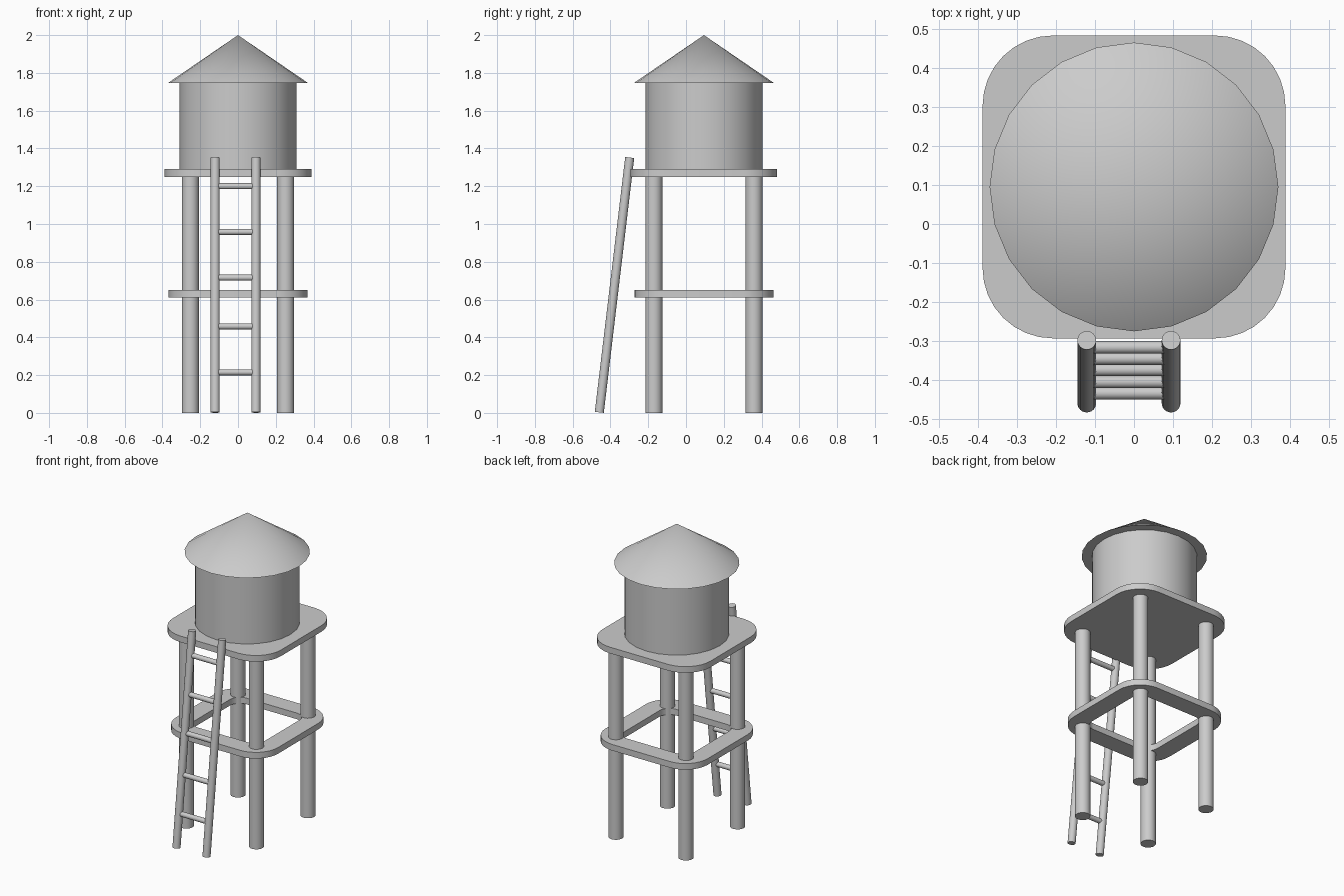
import bpy
import bmesh
import math
from mathutils import Vector

cube = bpy.data.objects.get("Cube")
if cube:
    bpy.data.objects.remove(cube, do_unlink=True)

CY = 0.095  # tower axis in y

grey = bpy.data.materials.new("plain grey")
grey.use_nodes = True
COLOUR = (0.6, 0.6, 0.6, 1)
grey.diffuse_color = COLOUR
grey.node_tree.nodes["Principled BSDF"].inputs["Base Color"].default_value = COLOUR


def finish(obj, name):
    obj.name = obj.data.name = name
    obj.data.materials.append(grey)
    bpy.ops.object.select_all(action="DESELECT")
    obj.select_set(True)
    bpy.context.view_layer.objects.active = obj
    bpy.ops.object.shade_smooth_by_angle(angle=math.radians(30))
    return obj


def rod(name, start, end, radius, sides=24, tip=None):
    """Cylinder, or cone when tip is given, between two points."""
    a, b = Vector(start), Vector(end)
    bpy.ops.mesh.primitive_cone_add(
        vertices=sides, radius1=radius, radius2=radius if tip is None else tip,
        depth=(b - a).length, location=(a + b) / 2,
        rotation=(b - a).to_track_quat("Z", "Y").to_euler())
    return finish(bpy.context.object, name)


def rounded_square(half, radius, steps=8):
    points = []
    for quarter in range(4):
        mid = math.radians(45 + 90 * quarter)
        cx = math.copysign(half - radius, math.cos(mid))
        cy = math.copysign(half - radius, math.sin(mid))
        for i in range(steps + 1):
            t = math.radians(90 * (quarter + i / steps))
            points.append((cx + radius * math.cos(t), cy + radius * math.sin(t)))
    return points


def slab(name, half, radius, bottom, top, hole=None):
    """Rounded square plate, with an optional (half, radius) opening."""
    bm = bmesh.new()

    def loop(points, z):
        return [bm.verts.new((x, y + CY, z)) for x, y in points]

    def bridge(a, b):
        for i in range(len(a)):
            j = (i + 1) % len(a)
            bm.faces.new((a[i], a[j], b[j], b[i]))

    outer = rounded_square(half, radius)
    low, high = loop(outer, bottom), loop(outer, top)
    bridge(low, high)
    if hole:
        inner = rounded_square(*hole)
        in_low, in_high = loop(inner, bottom), loop(inner, top)
        bridge(high, in_high)
        bridge(in_high, in_low)
        bridge(in_low, low)
    else:
        bm.faces.new(high)
        bm.faces.new(low[::-1])
    bmesh.ops.recalc_face_normals(bm, faces=bm.faces)
    mesh = bpy.data.meshes.new(name)
    bm.to_mesh(mesh)
    bm.free()
    obj = bpy.data.objects.new(name, mesh)
    bpy.context.collection.objects.link(obj)
    return finish(obj, name)


# Tank and roof
rod("tank", (0, CY, 1.28), (0, CY, 1.75), 0.31)
rod("roof", (0, CY, 1.747), (0, CY, 2), 0.37, tip=0)

# Platform and brace ring
slab("platform", 0.388, 0.18, 1.25, 1.29)
slab("brace_ring", 0.367, 0.16, 0.61, 0.65, hole=(0.25, 0.07))

# Legs
for side, x in (("right", -0.252), ("left", 0.252)):
    for end, y in (("front", -0.265), ("back", 0.265)):
        rod(f"{end}_{side}_leg", (x, CY + y, 0), (x, CY + y, 1.26), 0.045)

# Leaning ladder
FOOT, HEAD = Vector((0, -0.459, 0.003)), Vector((0, -0.298, 1.352))
RAILS = (-0.121, 0.095)
for side, x in zip(("right", "left"), RAILS):
    shift = Vector((x, 0, 0))
    rod(f"ladder_{side}_rail", FOOT + shift, HEAD + shift, 0.024)
for i, z in enumerate((0.215, 0.458, 0.716, 0.958, 1.2)):
    p = FOOT.lerp(HEAD, (z - FOOT.z) / (HEAD.z - FOOT.z))
    rod(f"ladder_rung_{i + 1}", (RAILS[0], p.y, p.z), (RAILS[1], p.y, p.z), 0.016)
